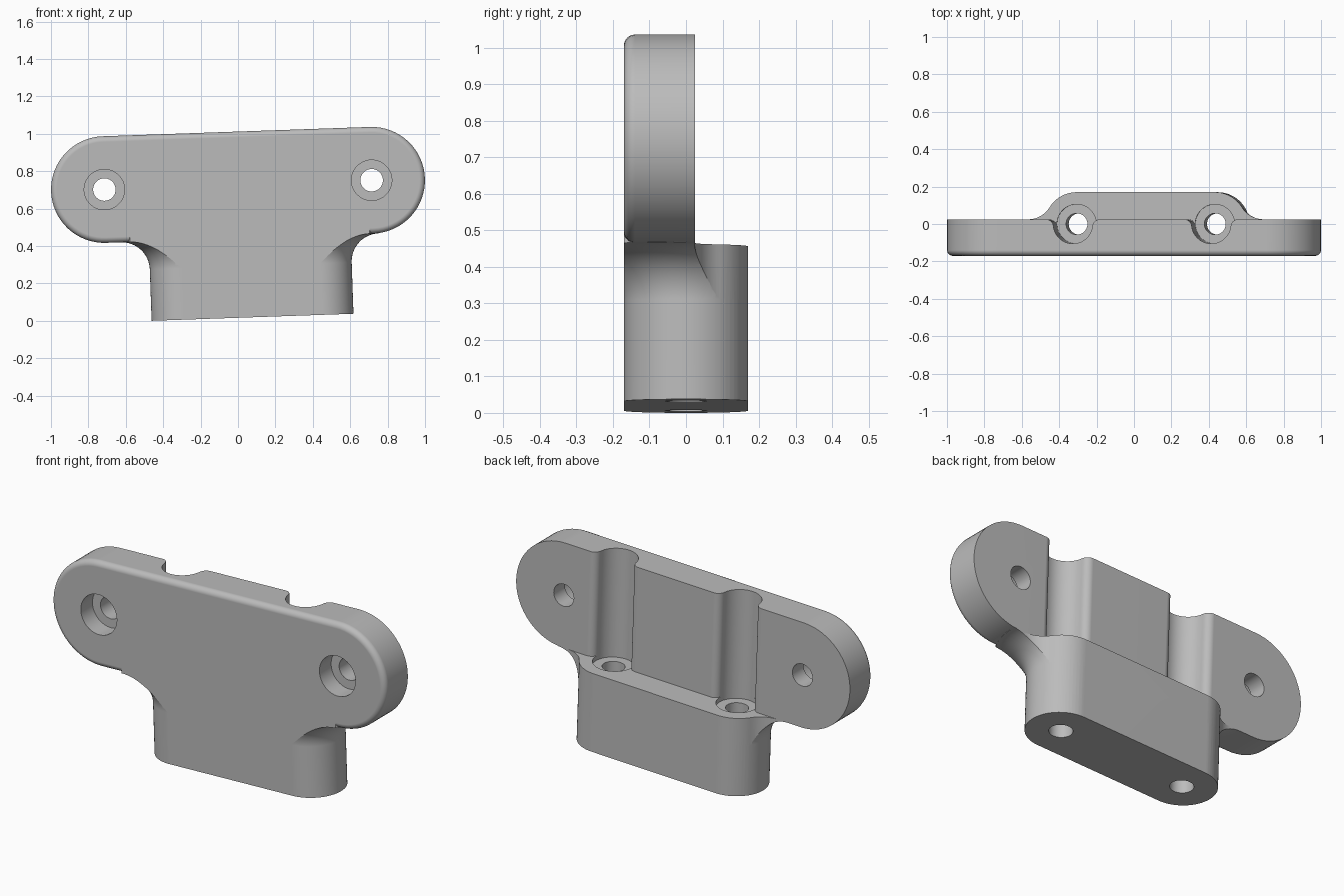
import bpy, bmesh
from math import sin, cos, pi, radians, sqrt, atan2
from mathutils import Matrix

if "Cube" in bpy.data.objects:
    bpy.data.objects.remove(bpy.data.objects["Cube"])

FRONT, BACK, REAR = -0.17, 0.025, 0.17   # plate front, plate back, block rear
PLATE_R, PLATE_C = 0.285, 0.715          # plate end radius and centre
LEDGE, BASE = -0.285, -0.71              # heights relative to the plate centre
POSTS = (-0.317, 0.423)                  # screw channels, also block end centres
BLOCK_R, FLARE = 0.17, 0.15
CHANNEL_R, LIP = 0.105, 0.04


def arc(cx, cy, r, a0, a1, n):
    return [(cx + r * cos(a0 + (a1 - a0) * i / n), cy + r * sin(a0 + (a1 - a0) * i / n))
            for i in range(n + 1)]


def slot(c0, c1, r, n=32):
    """Outline with two round ends, or a circle when the centres match."""
    right = arc(c1, 0, r, -pi / 2, pi / 2, n)
    left = arc(c0, 0, r, pi / 2, 3 * pi / 2, n)
    return right + (left[1:-1] if c0 == c1 else left)


def loft(name, rings, along="z"):
    """Skin a list of (position, outline) rings along z or y."""
    bm = bmesh.new()
    loops = []
    for t, pts in rings:
        loops.append([bm.verts.new((a, b, t) if along == "z" else (a, t, b)) for a, b in pts])
    n = len(loops[0])
    for lo, hi in zip(loops, loops[1:]):
        for i in range(n):
            j = (i + 1) % n
            bm.faces.new((lo[i], lo[j], hi[j], hi[i]))
    bm.faces.new(loops[0])
    bm.faces.new(loops[-1])
    bmesh.ops.recalc_face_normals(bm, faces=bm.faces)
    me = bpy.data.meshes.new(name)
    bm.to_mesh(me)
    bm.free()
    ob = bpy.data.objects.new(name, me)
    bpy.context.collection.objects.link(ob)
    return ob


def prism(name, pts, lo, hi, along="z"):
    return loft(name, [(lo, pts), (hi, pts)], along)


def boolean(ob, tool, operation):
    mod = ob.modifiers.new("cut", "BOOLEAN")
    mod.operation, mod.object, mod.solver = operation, tool, "EXACT"
    deps = bpy.context.evaluated_depsgraph_get()
    deps.update()
    me = bpy.data.meshes.new_from_object(ob.evaluated_get(deps))
    ob.modifiers.clear()
    ob.data = me
    bpy.data.objects.remove(tool)


# Plate with a rounded front edge
edge = 0.03
rings = [(FRONT + edge * (1 - sin(a)), slot(-PLATE_C, PLATE_C, PLATE_R - edge * (1 - cos(a))))
         for a in [pi / 2 * (1 - i / 8) for i in range(9)]]
rings.append((BACK, slot(-PLATE_C, PLATE_C, PLATE_R)))
bracket = loft("mounting_bracket", rings, "y")

# Block that flares out under the plate
rings = [(BASE, slot(*POSTS, BLOCK_R))]
for i in range(17):
    a = pi / 2 * i / 16
    rings.append((LEDGE - FLARE + FLARE * sin(a), slot(*POSTS, BLOCK_R + FLARE * (1 - cos(a)))))
rings.append((LEDGE + 0.08, rings[-1][1]))
block = loft("block", rings)

# Plan limit of the block: flat front, rear corners sweeping into the plate back
reach = 0.26
sweep = (reach ** 2 + BACK ** 2 - BLOCK_R ** 2) / (2 * (BLOCK_R - BACK))
tilt = atan2(BACK + sweep, reach)
corner = arc(reach, BACK + sweep, sweep, -pi / 2, -pi + tilt, 16)
corner += arc(0, 0, BLOCK_R, tilt, pi / 2, 16)[1:]
plan = [(-1, FRONT), (1, FRONT), (1, BACK)]
plan += [(POSTS[1] + x, y) for x, y in corner]
plan += [(POSTS[0] - x, y) for x, y in reversed(corner)] + [(-1, BACK)]
boolean(block, prism("plan_limit", plan, -1, 0), "INTERSECT")

# Flat ledge behind the plate
ledge = [(-1, 0), (1, 0), (1, 1), (-1, 1)]
boolean(block, prism("ledge_cut", ledge, LEDGE, 1), "DIFFERENCE")
boolean(bracket, block, "UNION")

# Upright channels with rounded lips, shallow seats and through holes
lip_y = BACK - LIP
lip_x = sqrt((CHANNEL_R + LIP) ** 2 - lip_y ** 2)
turn = atan2(lip_y, lip_x)
half = arc(0, 0, CHANNEL_R, -pi / 2, turn, 20)
half += arc(lip_x, lip_y, LIP, pi + turn, pi / 2, 14)[1:] + [(lip_x, 0.3)]
channel = half + [(-x, y) for x, y in reversed(half[1:])]
for cx in POSTS:
    pts = [(cx + x, y) for x, y in channel]
    boolean(bracket, prism("channel_cut", pts, LEDGE, 0.5), "DIFFERENCE")
    boolean(bracket, prism("seat_cut", slot(cx, cx, CHANNEL_R), LEDGE - 0.025, LEDGE + 0.1),
            "DIFFERENCE")
    boolean(bracket, prism("post_hole", slot(cx, cx, 0.057), -1, LEDGE + 0.05), "DIFFERENCE")

# Counterbored holes at the plate ends
for cx in (-PLATE_C, PLATE_C):
    boolean(bracket, prism("counterbore", slot(cx, cx, 0.108), -0.5, FRONT + 0.1, "y"),
            "DIFFERENCE")
    boolean(bracket, prism("screw_hole", slot(cx, cx, 0.06), -0.5, 0.5, "y"), "DIFFERENCE")

# Tilt slightly and stand on the ground
bracket.data.transform(Matrix.Rotation(radians(-2), 4, "Y"))
low = min(v.co.z for v in bracket.data.vertices)
bracket.data.transform(Matrix.Translation((0, 0, -low)))

# Grey finish
grey = bpy.data.materials.new("plain_grey")
grey.use_nodes = True
colour = (0.5, 0.5, 0.5, 1)
grey.diffuse_color = colour
grey.node_tree.nodes["Principled BSDF"].inputs["Base Color"].default_value = colour
bracket.data.materials.clear()
bracket.data.materials.append(grey)
for face in bracket.data.polygons:
    face.material_index = 0

bpy.ops.object.select_all(action="DESELECT")
bracket.select_set(True)
bpy.context.view_layer.objects.active = bracket
bpy.ops.object.shade_smooth_by_angle(angle=radians(18))
normals = bracket.modifiers.new("normals", "WEIGHTED_NORMAL")
normals.keep_sharp = True
